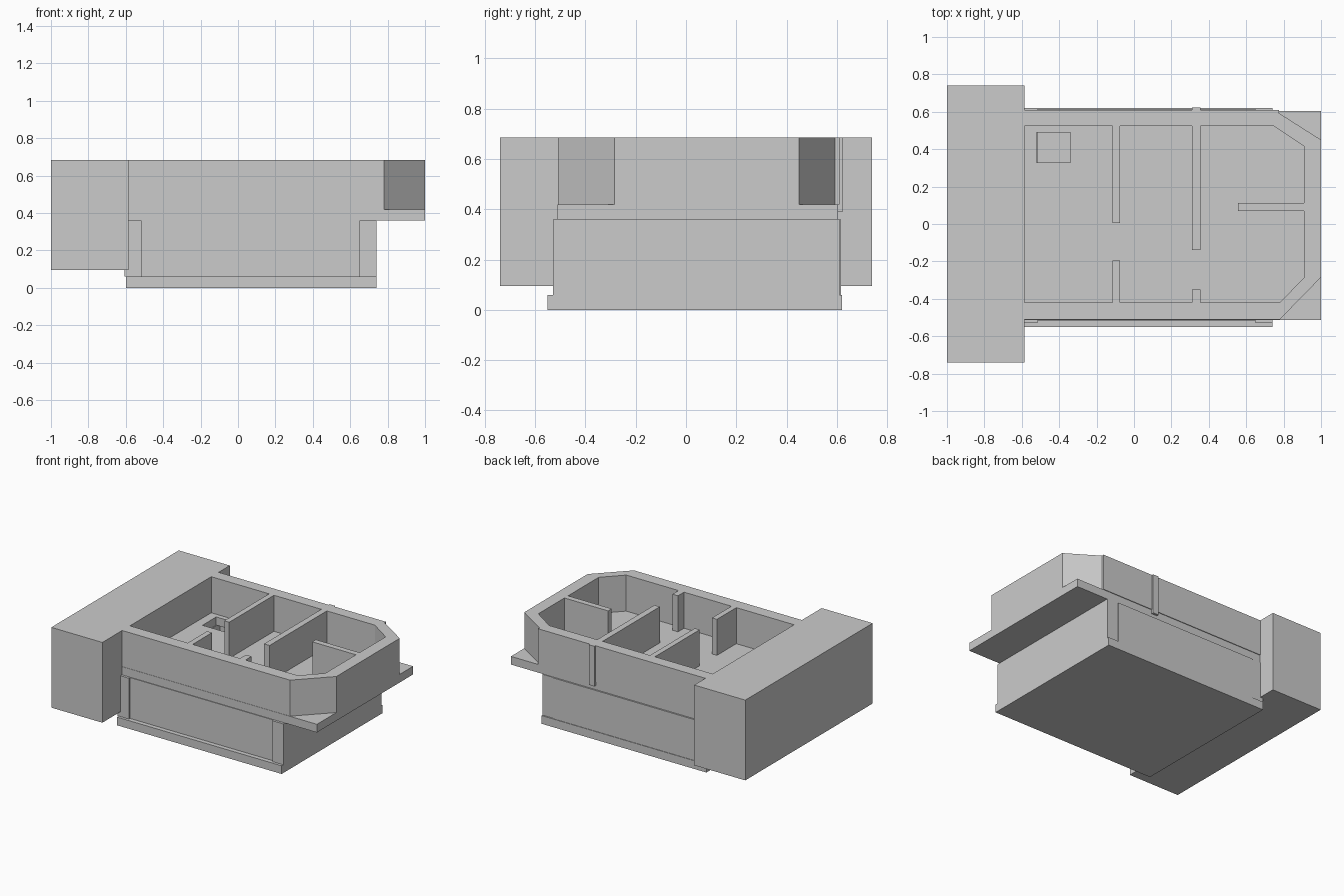
import bpy, bmesh

if "Cube" in bpy.data.objects:
    bpy.data.objects.remove(bpy.data.objects["Cube"])


def prism(name, outline, z0, z1):
    """Extrude a flat outline from z0 up to z1."""
    bm = bmesh.new()
    face = bm.faces.new([bm.verts.new((x, y, z0)) for x, y in outline])
    ext = bmesh.ops.extrude_face_region(bm, geom=[face], use_keep_orig=True)
    for v in ext["geom"]:
        if isinstance(v, bmesh.types.BMVert):
            v.co.z = z1
    bmesh.ops.recalc_face_normals(bm, faces=bm.faces)
    mesh = bpy.data.meshes.new(name)
    bm.to_mesh(mesh)
    bm.free()
    obj = bpy.data.objects.new(name, mesh)
    bpy.context.collection.objects.link(obj)
    return obj


def box(name, x0, x1, y0, y1, z0, z1):
    return prism(name, [(x0, y0), (x1, y0), (x1, y1), (x0, y1)], z0, z1)


# Heights of the storeys
BASE, CEIL, FLOOR, TOP = 0.06, 0.36, 0.42, 0.685

# Tall side block
box("side_block", -1.0, -0.585, -0.74, 0.74, 0.095, TOP)

# Ground slab
box("ground_slab", -0.6, 0.74, -0.55, 0.62, 0, BASE)

# Lower storey: end walls stand slightly proud of the front wall
box("lower_left_wall", -0.607, -0.515, -0.53, 0.61, BASE, CEIL)
box("lower_right_wall", 0.65, 0.74, -0.53, 0.61, BASE, CEIL)
box("lower_front_wall", -0.515, 0.65, -0.517, -0.43, BASE, CEIL)
box("lower_back_wall", -0.515, 0.65, 0.525, 0.616, BASE, CEIL)

# Upper floor slab with a stair opening
slab = box("upper_floor", -0.585, 1.0, -0.512, 0.605, CEIL, FLOOR)
cutter = box("stair_opening_cutter", -0.52, -0.34, 0.33, 0.49, 0.3, 0.5)
cutter.hide_render = True
cutter.hide_viewport = True
cut = slab.modifiers.new("stair_opening", "BOOLEAN")
cut.operation = "DIFFERENCE"
cut.solver = "EXACT"
cut.object = cutter

# Upper outer wall: one U-shaped outline with chamfered corners
outer = [(-0.585, -0.51), (0.78, -0.51), (1.0, -0.285), (1.0, 0.45),
         (0.775, 0.593), (0.775, 0.61), (-0.585, 0.61)]
inner = [(-0.585, 0.525), (0.745, 0.525), (0.91, 0.415), (0.91, -0.285),
         (0.78, -0.42), (-0.585, -0.42)]
prism("upper_outer_wall", outer + inner, FLOOR, TOP)

# Upper partitions
partitions = [(-0.115, -0.075, 0.005, 0.525), (-0.115, -0.075, -0.42, -0.195),
              (0.31, 0.355, -0.14, 0.525), (0.31, 0.355, -0.42, -0.35),
              (0.555, 0.91, 0.07, 0.112)]
for i, (x0, x1, y0, y1) in enumerate(partitions):
    box(f"partition_{i + 1}", x0, x1, y0, y1, FLOOR, TOP)

# Partition end showing through the back wall
box("back_pilaster", 0.31, 0.355, 0.605, 0.622, 0.39, TOP)
